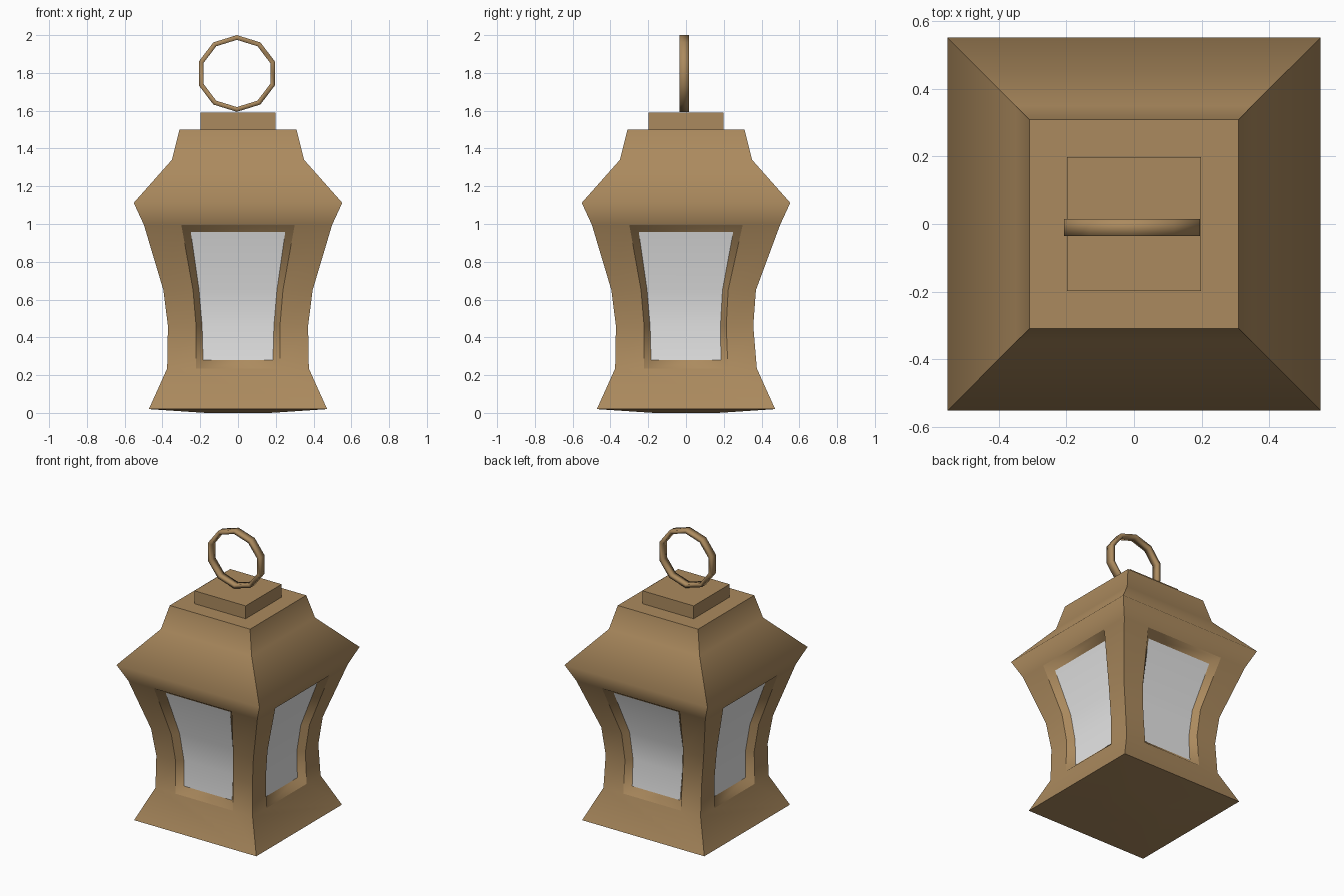
import bpy, bmesh, math
from mathutils import Vector

if "Cube" in bpy.data.objects:
    bpy.data.objects.remove(bpy.data.objects["Cube"])


def material(name, col):
    m = bpy.data.materials.new(name)
    m.diffuse_color = (*col, 1)
    m.use_nodes = True
    m.node_tree.nodes["Principled BSDF"].inputs["Base Color"].default_value = m.diffuse_color
    return m


bronze = material("bronze", (0.41, 0.255, 0.112))
glass = material("pale_glass", (0.8, 0.8, 0.8))


def finish(bm, name, mats):
    bmesh.ops.recalc_face_normals(bm, faces=bm.faces)
    me = bpy.data.meshes.new(name)
    bm.to_mesh(me)
    bm.free()
    for m in mats:
        me.materials.append(m)
    ob = bpy.data.objects.new(name, me)
    bpy.context.collection.objects.link(ob)
    return ob


# Body profile: half width, height
prof = [(0.17, 0.0), (0.472, 0.02), (0.375, 0.235), (0.371, 0.46), (0.395, 0.65),
        (0.498, 0.995), (0.552, 1.112), (0.35, 1.34), (0.31, 1.5)]
FIRST, LAST = 2, 5                      # rings spanned by the windows
outer_u = [0.222, 0.222, 0.238, 0.30]   # window opening half widths
inner = [(0.185, 0.28), (0.19, 0.46), (0.206, 0.65), (0.25, 0.957)]  # glass half width, height
DEPTH = 0.045


def width_at(z):
    for (w0, z0), (w1, z1) in zip(prof, prof[1:]):
        if z0 <= z <= z1:
            return w0 + (w1 - w0) * (z - z0) / (z1 - z0)


def build_body():
    bm = bmesh.new()
    for side in range(4):
        c, s = round(math.cos(side * math.pi / 2)), round(math.sin(side * math.pi / 2))

        def pt(u, w, z):
            return bm.verts.new((u * c + w * s, u * s - w * c, z))

        L = [pt(-w, w, z) for w, z in prof]
        R = [pt(w, w, z) for w, z in prof]
        win = prof[FIRST:LAST + 1]
        ol = [pt(-u, w, z) for u, (w, z) in zip(outer_u, win)]
        orr = [pt(u, w, z) for u, (w, z) in zip(outer_u, win)]
        il = [pt(-u, width_at(z) - DEPTH, z) for u, z in inner]
        ir = [pt(u, width_at(z) - DEPTH, z) for u, z in inner]

        def face(vs, kind=0):
            f = bm.faces.new(vs)
            f.smooth = True
            f.material_index = kind

        for i in range(len(prof) - 1):
            if FIRST <= i < LAST:       # posts, reveals and glass
                k = i - FIRST
                face([L[i], ol[k], ol[k + 1], L[i + 1]])
                face([orr[k], R[i], R[i + 1], orr[k + 1]])
                face([ol[k], il[k], il[k + 1], ol[k + 1]], 2)
                face([ir[k], orr[k], orr[k + 1], ir[k + 1]], 2)
                face([il[k], ir[k], ir[k + 1], il[k + 1]], 1)
            else:                       # plain bands
                low = [ol[-1], orr[-1]] if i == LAST else []
                high = [orr[0], ol[0]] if i + 1 == FIRST else []
                face([L[i], *low, R[i], R[i + 1], *high, L[i + 1]])
        face([ol[0], orr[0], ir[0], il[0]], 2)
        face([il[-1], ir[-1], orr[-1], ol[-1]], 2)
    bmesh.ops.remove_doubles(bm, verts=bm.verts, dist=0.0005)
    # top and bottom caps
    for zc in (prof[0][1], prof[-1][1]):
        es = [e for e in bm.edges if e.is_boundary and all(abs(v.co.z - zc) < 1e-4 for v in e.verts)]
        bmesh.ops.contextual_create(bm, geom=es)
    bmesh.ops.recalc_face_normals(bm, faces=bm.faces)
    # sharp corners, window borders and rims
    for e in bm.edges:
        a, b = e.verts
        corner = all(abs(abs(v.co.x) - abs(v.co.y)) < 0.004 for v in e.verts) and abs(a.co.z - b.co.z) > 0.05
        kinds = {f.material_index for f in e.link_faces}
        if corner or len(kinds) > 1 or e.calc_face_angle(0) > math.radians(70):
            e.smooth = False
    for f in bm.faces:
        if f.material_index == 2:
            f.material_index = 0
    # the waist is slightly slimmer at the back
    for v in bm.verts:
        if v.co.y > 0:
            v.co.y *= 0.96 if abs(v.co.z - 0.46) < 0.01 else 0.937 if abs(v.co.z - 0.65) < 0.01 else 1
    return finish(bm, "lantern_body", [bronze, glass])


build_body()

# Square cap on the roof
bm = bmesh.new()
bmesh.ops.create_cube(bm, size=1)
for v in bm.verts:
    v.co = Vector((v.co.x * 0.396, v.co.y * 0.396, 1.54 + v.co.z * 0.1))
finish(bm, "roof_cap", [bronze])

# Ten-sided flat carrying ring
bm = bmesh.new()
N = 10
section = [(0.203, -0.035), (0.203, 0.015), (0.178, 0.015), (0.178, -0.035)]
rings = []
for i in range(N):
    a = 2 * math.pi * i / N
    rings.append([bm.verts.new((-0.006 + 1.045 * r * math.sin(a), y, 1.797 + r * math.cos(a)))
                  for r, y in section])
for i in range(N):
    p, q = rings[i], rings[(i + 1) % N]
    for j in range(4):
        k = (j + 1) % 4
        f = bm.faces.new([p[j], p[k], q[k], q[j]])
        f.smooth = True
for e in bm.edges:
    e.smooth = e.calc_face_angle(0) < math.radians(50)
finish(bm, "carry_ring", [bronze])
